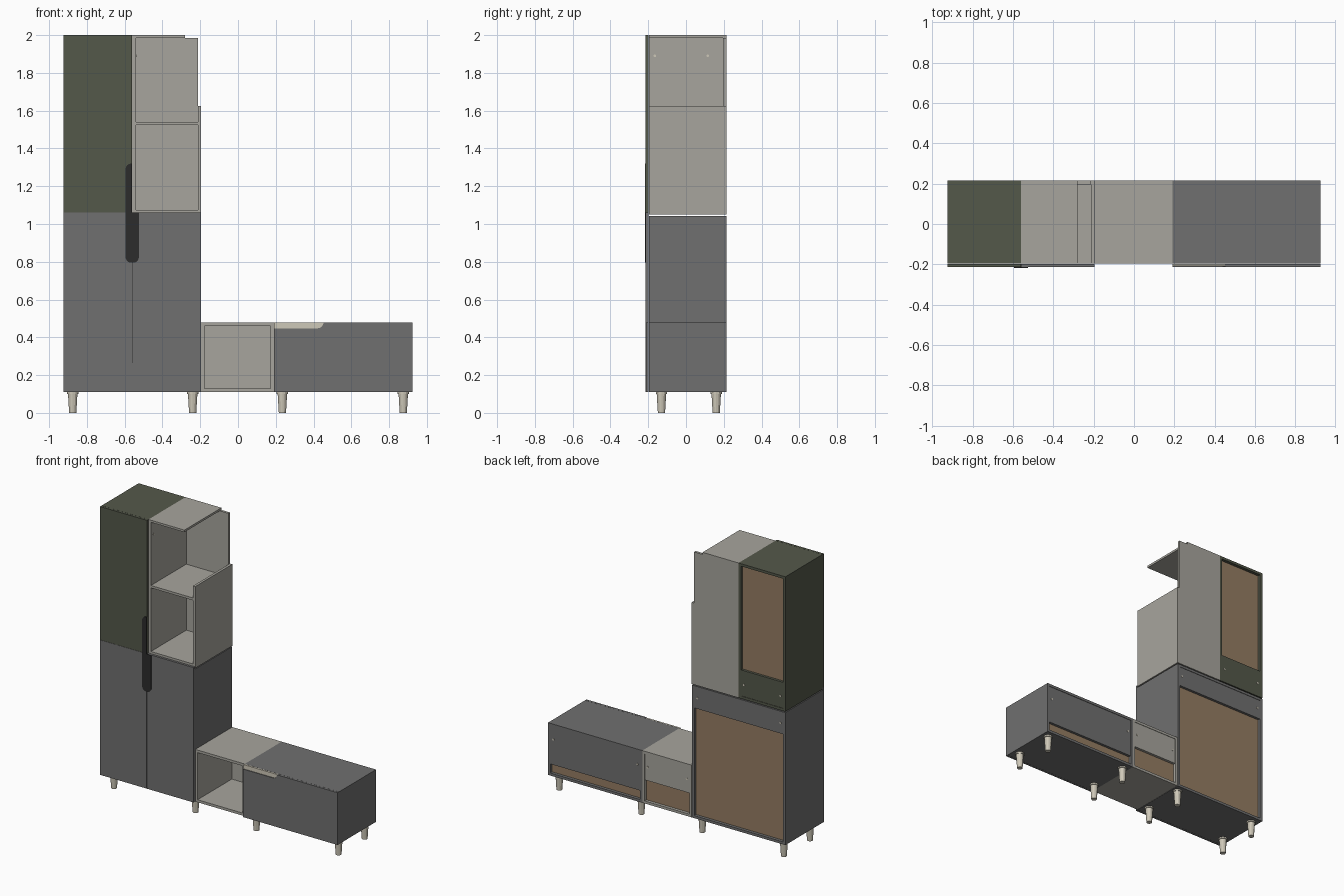
import bpy, bmesh, math

if "Cube" in bpy.data.objects:
    bpy.data.objects.remove(bpy.data.objects["Cube"])


def srgb(r, g, b):
    f = lambda c: c / 12.92 if c <= 0.04045 else ((c + 0.055) / 1.055) ** 2.4
    return (f(r / 255), f(g / 255), f(b / 255), 1)


def mat(name, *rgb):
    m = bpy.data.materials.new(name)
    m.diffuse_color = srgb(*rgb)
    m.use_nodes = True
    m.node_tree.nodes["Principled BSDF"].inputs["Base Color"].default_value = m.diffuse_color
    return m


GREY = mat("dark grey", 112, 112, 112)
LIGHT = mat("light warm grey", 167, 165, 157)
GREEN = mat("olive green", 84, 88, 74)
BROWN = mat("fibreboard brown", 149, 125, 99)
BLACK = mat("black", 44, 44, 44)
CREAM = mat("cream", 206, 200, 184)


def finish(name, bm, m):
    bmesh.ops.recalc_face_normals(bm, faces=bm.faces)
    me = bpy.data.meshes.new(name)
    bm.to_mesh(me)
    bm.free()
    me.materials.append(m)
    ob = bpy.data.objects.new(name, me)
    bpy.context.collection.objects.link(ob)
    return ob


def box(name, m, x0, x1, y0, y1, z0, z1):
    bm = bmesh.new()
    bmesh.ops.create_cube(bm, size=1)
    for v in bm.verts:
        v.co = ((x0 + x1) / 2 + v.co.x * (x1 - x0),
                (y0 + y1) / 2 + v.co.y * (y1 - y0),
                (z0 + z1) / 2 + v.co.z * (z1 - z0))
    return finish(name, bm, m)


def plate(name, m, pts, y0, y1):
    """Extrude an (x, z) outline between two depths."""
    bm = bmesh.new()
    face = bm.faces.new([bm.verts.new((x, y0, z)) for x, z in pts])
    ext = bmesh.ops.extrude_face_region(bm, geom=[face])["geom"]
    for v in ext:
        if isinstance(v, bmesh.types.BMVert):
            v.co.y = y1
    return finish(name, bm, m)


def arc(cx, cz, r, a0, a1, n=8):
    return [(cx + r * math.cos(math.radians(a0 + (a1 - a0) * i / n)),
             cz + r * math.sin(math.radians(a0 + (a1 - a0) * i / n))) for i in range(n + 1)]


def cylinder(name, m, loc, r0, r1, h, axis="Z", n=12):
    bm = bmesh.new()
    bmesh.ops.create_cone(bm, cap_ends=True, segments=n, radius1=r0, radius2=r1, depth=h)
    ob = finish(name, bm, m)
    ob.location = loc
    if axis == "Y":
        ob.rotation_euler.x = math.pi / 2
    if axis == "X":
        ob.rotation_euler.y = math.pi / 2
    return ob


T = 0.018            # board thickness
YF, YB = -0.197, 0.215   # carcass front and back


def carcass(name, m, x0, x1, z0, z1):
    box(name + "_left_side", m, x0, x0 + T, YF, YB, z0, z1)
    box(name + "_right_side", m, x1 - T, x1, YF, YB, z0, z1)
    box(name + "_bottom", m, x0 + T, x1 - T, YF, YB, z0, z0 + T)
    box(name + "_top", m, x0 + T, x1 - T, YF, YB, z1 - T, z1)


def back(name, m, x0, x1, z0, z1, r0, r1, screw_z):
    """Recessed fibreboard back with a screwed cross rail from r0 to r1."""
    box(name + "_back_board", BROWN, x0 + T, x1 - T, 0.190, 0.194, z0 + T, z1 - T)
    box(name + "_back_rail", m, x0 + T, x1 - T, 0.194, 0.212, r0, r1)
    for x in (x0 + 0.04, x1 - 0.04):
        cylinder(name + "_screw", CREAM, (x, 0.2125, screw_z), 0.007, 0.007, 0.005, "Y")


# Tall lower cabinet
carcass("lower_cabinet", GREY, -0.925, -0.197, 0.11, 1.043)
back("lower_cabinet", GREY, -0.925, -0.197, 0.11, 1.043, 0.885, 1.043 - T, 0.96)
box("lower_left_door", GREY, -0.925, -0.5615, -0.214, -0.198, 0.11, 1.06)
box("lower_right_door", GREY, -0.5585, -0.197, -0.214, -0.198, 0.11, 1.06)
box("door_gap_lower_fill", GREY, -0.5615, -0.5585, -0.2138, -0.198, 0.11, 0.265)
box("door_gap_shadow", BLACK, -0.5615, -0.5585, -0.208, -0.198, 0.265, 1.06)

# Upper green cabinet
carcass("upper_cabinet", GREEN, -0.925, -0.56, 1.05, 2.0)
back("upper_cabinet", GREEN, -0.925, -0.56, 1.05, 2.0, 1.05 + T, 1.25, 1.15)
box("upper_door", GREEN, -0.925, -0.56, -0.214, -0.198, 1.061, 2.0)

# Open upper shelf with stepped right side
box("shelf_left_side", LIGHT, -0.56, -0.541, YF, 0.197, 1.05, 1.985)
box("shelf_right_side", LIGHT, -0.213, -0.195, YF, YB, 1.05, 1.625)
box("shelf_bottom", LIGHT, -0.541, -0.213, YF, 0.197, 1.05, 1.075)
box("shelf_middle", LIGHT, -0.541, -0.213, YF, 0.197, 1.523, 1.54)
box("shelf_top", LIGHT, -0.56, -0.28, YF, YB, 1.985, 2.0)
box("shelf_back", LIGHT, -0.56, -0.213, 0.197, YB, 1.05, 1.985)
for y in (-0.165, 0.115):
    cylinder("shelf_fitting", CREAM, (-0.5405, y, 1.89), 0.007, 0.007, 0.004, "X")

# Long two-part door handle, cut away beside the open shelf
outline = ([(-0.56, 1.06), (-0.56, 1.32)] + arc(-0.565, 1.29, 0.03, 90, 180)
           + arc(-0.565, 0.825, 0.03, 180, 270) + arc(-0.555, 0.825, 0.03, 270, 360)
           + [(-0.525, 1.06)])
plate("long_handle", BLACK, outline, -0.2175, -0.2141)

# Low open cube
carcass("open_cube", LIGHT, -0.195, 0.19, 0.11, 0.478)
back("open_cube", LIGHT, -0.195, 0.19, 0.11, 0.478, 0.275, 0.478 - T, 0.37)
box("open_cube_inner_back", LIGHT, -0.177, 0.172, 0.184, 0.190, 0.128, 0.46)

# Low drawer cabinet with notched front and cream grip
carcass("drawer_cabinet", GREY, 0.19, 0.925, 0.11, 0.478)
back("drawer_cabinet", GREY, 0.19, 0.925, 0.11, 0.478, 0.19, 0.478 - T, 0.37)
curve = arc(0.422, 0.478, 0.03, 270, 360)
plate("drawer_front", GREY, [(0.19, 0.11), (0.925, 0.11), (0.925, 0.478)] + curve[::-1]
      + [(0.19, 0.448)], -0.213, -0.198)
plate("drawer_grip", CREAM, [(0.19, 0.448)] + curve + [(0.19, 0.478)], -0.208, -0.198)

# Tapered legs with mounting plates
for x in (-0.875, -0.24, 0.235, 0.875):
    for y in (-0.13, 0.16):
        cylinder("leg", CREAM, (x, y, 0.05), 0.019, 0.025, 0.10)
        cylinder("leg_plate", CREAM, (x, y, 0.105), 0.030, 0.030, 0.010)
